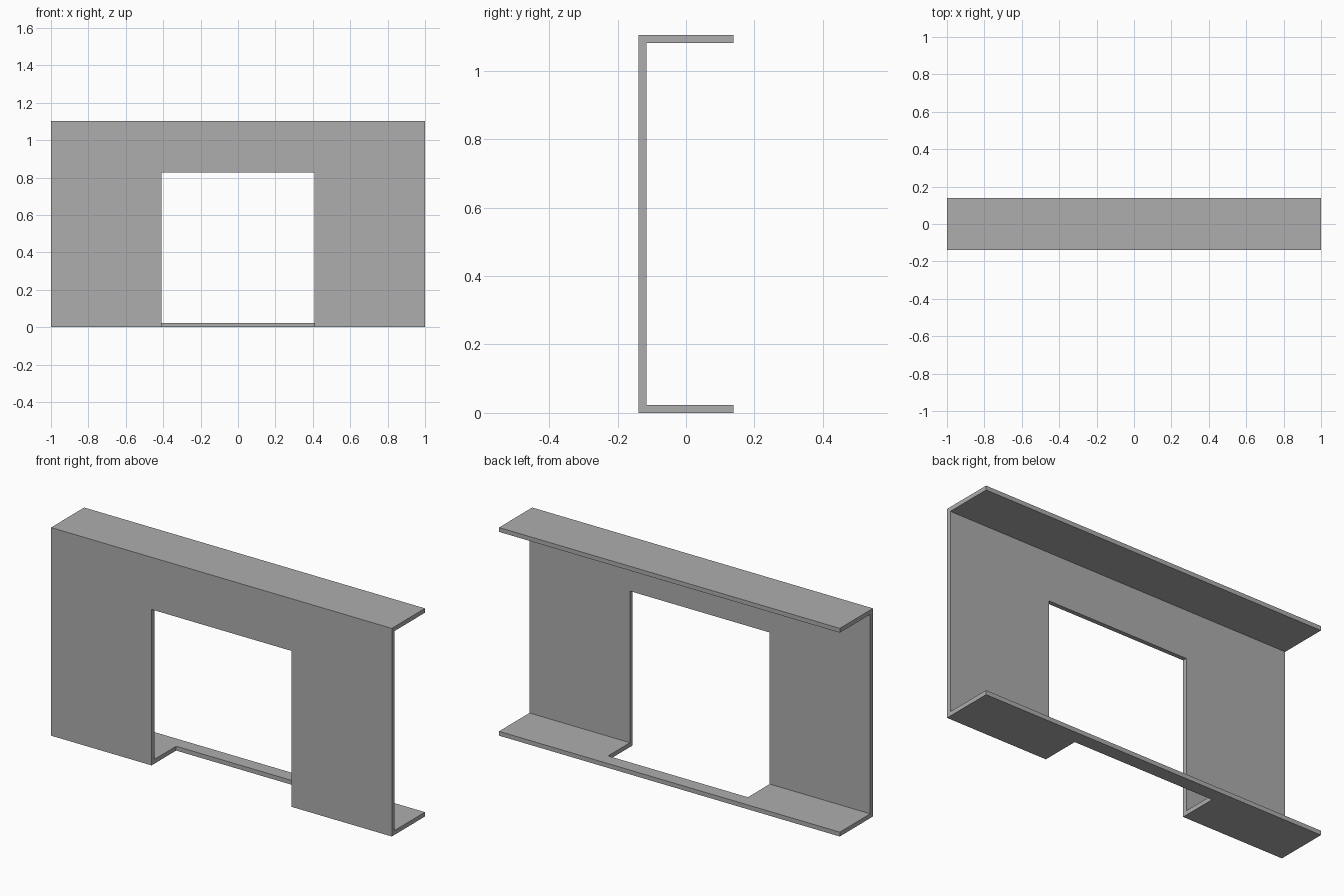
import bpy
import bmesh
from mathutils import Matrix, Vector

cube = bpy.data.objects.get("Cube")
if cube:
    bpy.data.objects.remove(cube, do_unlink=True)

HALF_LENGTH, HALF_DEPTH, HEIGHT, THICK = 1.0, 0.139, 1.104, 0.023
OPEN_HALF, OPEN_TOP, NOTCH_BACK = 0.41, 0.827, 0.067

steel = bpy.data.materials.new("grey_steel")
steel.use_nodes = True
grey = (0.42, 0.42, 0.42, 1.0)
steel.diffuse_color = grey
steel.node_tree.nodes["Principled BSDF"].inputs["Base Color"].default_value = grey


def add_object(name, bm):
    bmesh.ops.recalc_face_normals(bm, faces=bm.faces)
    mesh = bpy.data.meshes.new(name)
    bm.to_mesh(mesh)
    bm.free()
    mesh.materials.append(steel)
    obj = bpy.data.objects.new(name, mesh)
    bpy.context.collection.objects.link(obj)
    return obj


# Channel: C-shaped section swept along x, open at the back
inner_y = -HALF_DEPTH + THICK
profile = [(-HALF_DEPTH, 0), (HALF_DEPTH, 0), (HALF_DEPTH, THICK), (inner_y, THICK),
           (inner_y, HEIGHT - THICK), (HALF_DEPTH, HEIGHT - THICK),
           (HALF_DEPTH, HEIGHT), (-HALF_DEPTH, HEIGHT)]
bm = bmesh.new()
section = bm.faces.new([bm.verts.new((-HALF_LENGTH, y, z)) for y, z in profile])
swept = bmesh.ops.extrude_face_region(bm, geom=[section], use_keep_orig=True)
end_verts = [v for v in swept["geom"] if isinstance(v, bmesh.types.BMVert)]
bmesh.ops.translate(bm, verts=end_verts, vec=(2 * HALF_LENGTH, 0, 0))
channel = add_object("channel_panel", bm)

# Cutter: doorway through the web and notch in the bottom flange
low = Vector((-OPEN_HALF, -HALF_DEPTH - 0.1, -0.1))
high = Vector((OPEN_HALF, NOTCH_BACK, OPEN_TOP))
bm = bmesh.new()
bmesh.ops.create_cube(bm, size=1, matrix=Matrix.Translation((low + high) / 2)
                      @ Matrix.Diagonal((*(high - low), 1)))
cutter = add_object("opening_cutter", bm)
cutter.hide_render = True

# Apply the cut and remove the cutter
cut = channel.modifiers.new("opening", 'BOOLEAN')
cut.operation = 'DIFFERENCE'
cut.solver = 'EXACT'
cut.object = cutter
bpy.context.view_layer.update()
evaluated = channel.evaluated_get(bpy.context.evaluated_depsgraph_get())
result = bpy.data.meshes.new_from_object(evaluated)
channel.modifiers.clear()
channel.data = result
bpy.data.objects.remove(cutter, do_unlink=True)
